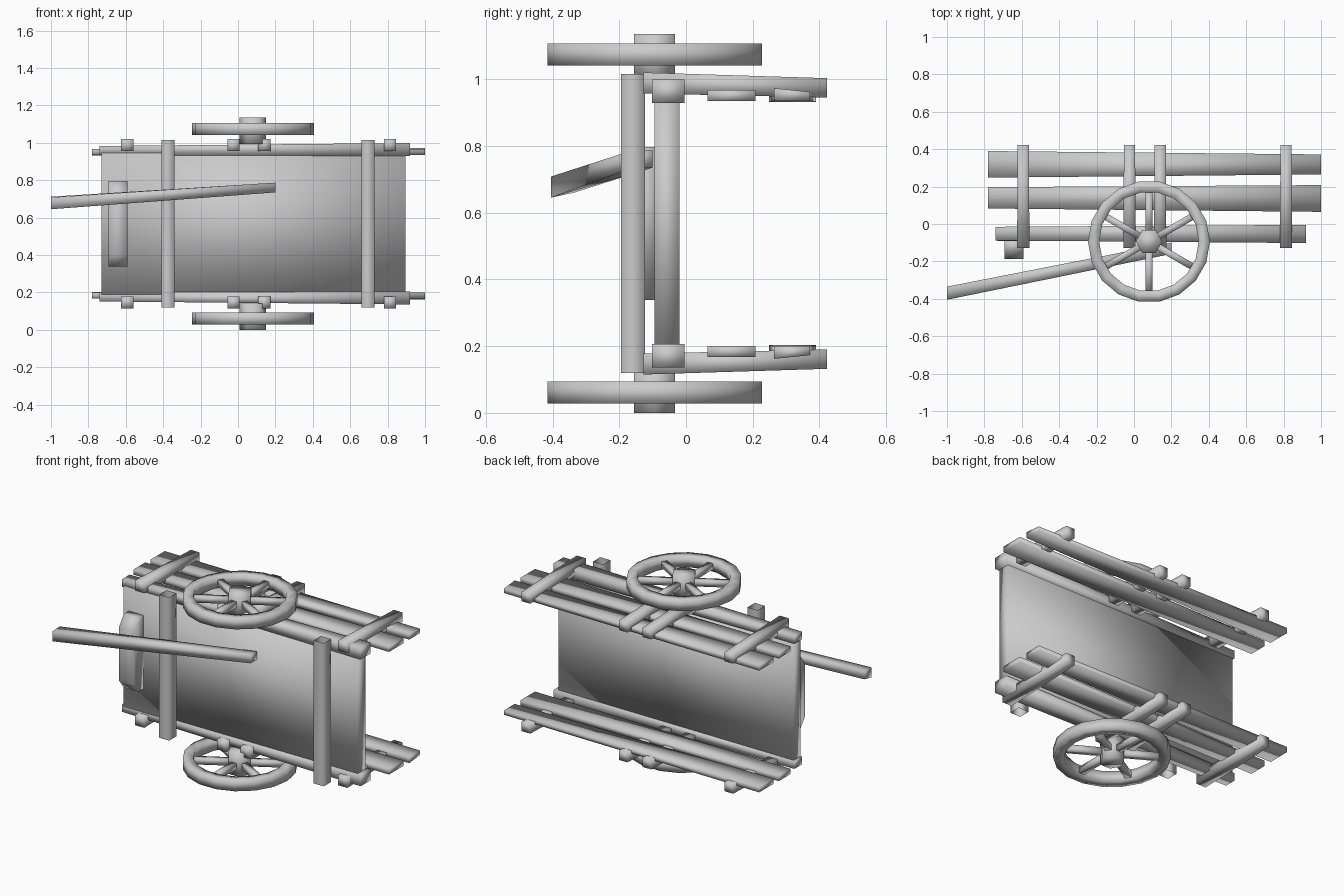
import bpy, bmesh
from math import sin, cos, pi, radians

if "Cube" in bpy.data.objects:
    bpy.data.objects.remove(bpy.data.objects["Cube"])

H = 1.135  # total height; the cart lies on its side, mirrored about z = H / 2


def loft(name, rings, caps=True, closed=False, mirror=False):
    """Skin a list of equal-length point rings; optionally add the mirrored twin."""
    for side in ((0, 1) if mirror else (0,)):
        bm = bmesh.new()
        vs = [[bm.verts.new((x, y, H - z if side else z)) for x, y, z in r] for r in rings]
        n = len(rings[0])
        for i in range(len(vs) if closed else len(vs) - 1):
            a, b = vs[i], vs[(i + 1) % len(vs)]
            for j in range(n):
                k = (j + 1) % n
                bm.faces.new((a[j], a[k], b[k], b[j]))
        if caps and not closed:
            bm.faces.new(vs[0])
            bm.faces.new(vs[-1])
        bmesh.ops.recalc_face_normals(bm, faces=bm.faces)
        for f in bm.faces:
            f.smooth = True
        me = bpy.data.meshes.new(name)
        bm.to_mesh(me)
        bm.free()
        label = name + (("_lower", "_upper")[side] if mirror else "")
        bpy.context.collection.objects.link(bpy.data.objects.new(label, me))


def rect_x(x, y0, y1, z0, z1):
    return [(x, y0, z0), (x, y1, z0), (x, y1, z1), (x, y0, z1)]


def rect_y(y, x0, x1, z0, z1):
    return [(x0, y, z0), (x1, y, z0), (x1, y, z1), (x0, y, z1)]


def rect_z(z, x0, x1, y0, y1):
    return [(x0, y0, z), (x1, y0, z), (x1, y1, z), (x0, y1, z)]


# Cart bed and its edge rails
loft("bed_panel", [rect_x(-.73, -.09, -.022, .19, H - .19),
                   rect_x(.895, -.095, -.02, .19, H - .19)])
loft("bed_rail", [rect_x(-.74, -.088, -.015, .152, .2),
                  rect_x(.92, -.102, -.005, .136, .206)], mirror=True)

# Side slats
loft("lower_slat", [rect_x(-.78, .083, .197, .167, .201),
                    rect_x(1.0, .065, .208, .167, .201)], mirror=True)
loft("upper_slat", [rect_x(-.78, .248, .39, .17, .203),
                    [(1.0, .265, .162), (1.0, .372, .173), (1.0, .372, .2), (1.0, .265, .2)]],
     mirror=True)

# Stakes holding the slats, leaning slightly inward
for i, x in enumerate((-.592, -.024, .14, .813)):
    loft(f"stake_{i + 1}", [rect_y(-.127, x - .033, x + .033, .115, .178),
                            rect_y(.422, x - .03, x + .03, .132, .19)], mirror=True)

# Open-ended cross beams under the bed
for i, x in enumerate((-.375, .695)):
    loft(f"cross_beam_{i + 1}", [rect_z(.12, x - .035, x + .035, -.195, -.123),
                                 rect_z(H - .12, x - .035, x + .035, -.195, -.123)], caps=False)

# Chamfered front block
loft("front_block", [[(x, -.085, .338), (x, -.14, .338), (x, -.188, .4),
                      (x, -.188, H - .4), (x, -.14, H - .338), (x, -.085, H - .338)]
                     for x in (-.692, -.59)])

# Single pulling pole
loft("pole", [[(-1.0, -.405, .645), (-1.0, -.335, .66), (-1.0, -.335, .712), (-1.0, -.405, .708)],
              [(.2, -.16, .735), (.2, -.1, .735), (.2, -.1, .787), (.2, -.16, .787)]])

# Wheels: rim, hub and six spokes
CX, CY = .08, -.094
rim = []
for i in range(18):
    c, s = cos(i * pi / 9), sin(i * pi / 9)
    rim.append([(CX + r * c, CY + r * s, z) for r, z in
                ((.326, .028), (.326, .094), (.266, .094), (.266, .028))])
loft("wheel_rim", rim, closed=True, mirror=True)
loft("wheel_hub", [[(CX + .071 * cos(k * pi / 3), CY + .071 * sin(k * pi / 3), z)
                    for k in range(6)] for z in (0, .14)], mirror=True)
for i in range(6):
    a = radians(30 + 60 * i)
    c, s = cos(a), sin(a)
    loft(f"wheel_spoke_{i + 1}",
         [[(CX + r * c - w * s, CY + r * s + w * c, z) for w, z in
           ((-.018, .043), (.018, .043), (.018, .08), (-.018, .08))] for r in (.04, .275)],
         mirror=True)
